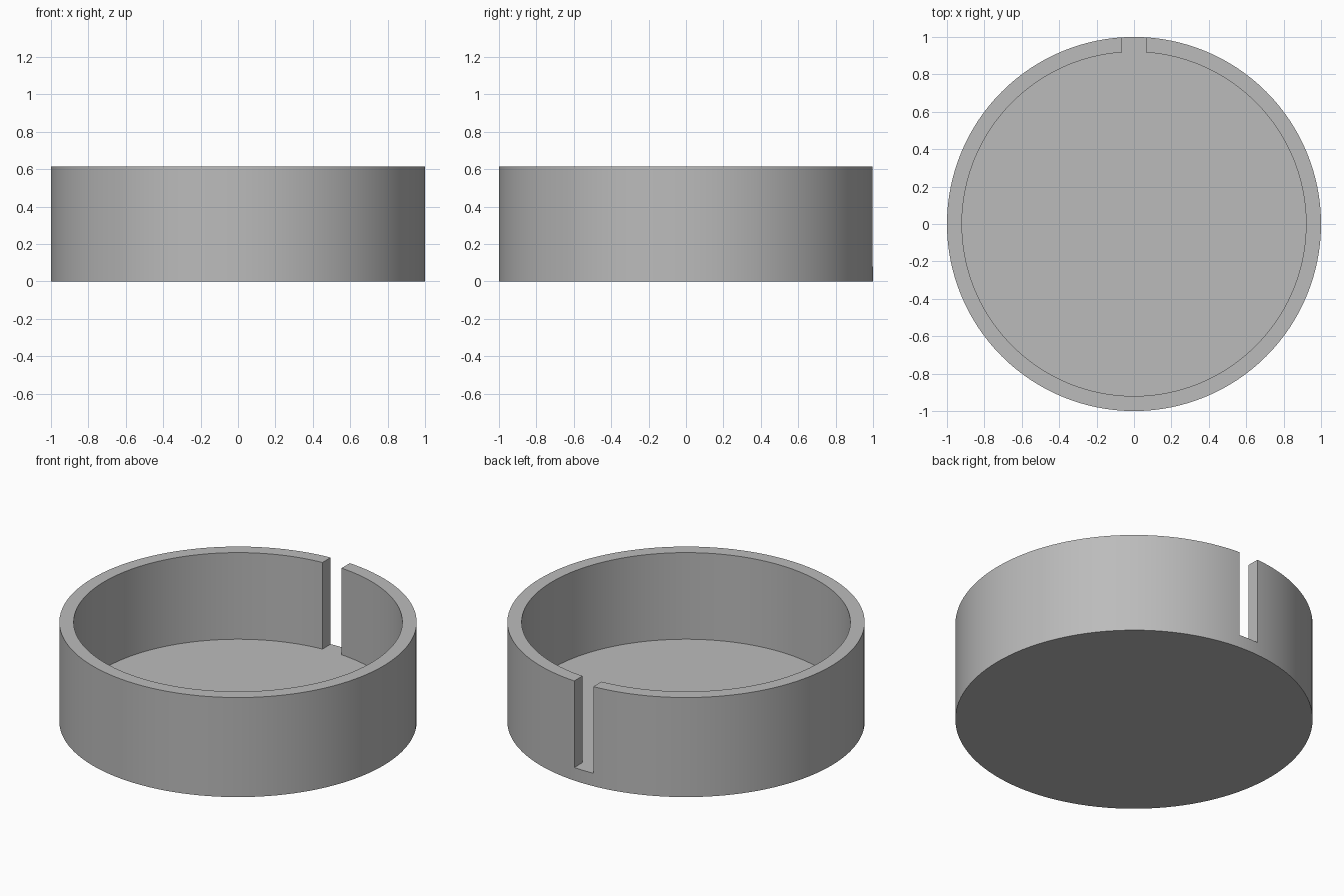
import bpy, bmesh, math

RADIUS, INNER, HEIGHT, FLOOR = 1.0, 0.92, 0.615, 0.08
SLOT_HALF = 0.065
SEGMENTS = 128

cube = bpy.data.objects.get("Cube")
if cube:
    bpy.data.objects.remove(cube, do_unlink=True)

grey = bpy.data.materials.new("plain grey")
grey.use_nodes = True
colour = (0.5, 0.5, 0.5, 1)
grey.diffuse_color = colour
grey.node_tree.nodes["Principled BSDF"].inputs["Base Color"].default_value = colour


def prism(name, outline, low, high):
    """Extrude a flat outline between two heights."""
    bm = bmesh.new()
    face = bm.faces.new([bm.verts.new((x, y, low)) for x, y in outline])
    top = bmesh.ops.extrude_face_region(bm, geom=[face])["geom"]
    verts = [v for v in top if isinstance(v, bmesh.types.BMVert)]
    bmesh.ops.translate(bm, verts=verts, vec=(0, 0, high - low))
    bmesh.ops.recalc_face_normals(bm, faces=bm.faces)
    mesh = bpy.data.meshes.new(name)
    bm.to_mesh(mesh)
    bm.free()
    mesh.materials.append(grey)
    obj = bpy.data.objects.new(name, mesh)
    bpy.context.collection.objects.link(obj)
    return obj


def arc(radius, start, sweep, count):
    return [(radius * math.cos(start + sweep * i / count),
             radius * math.sin(start + sweep * i / count)) for i in range(count + 1)]


# Solid round body
dish = prism("round_dish", arc(RADIUS, 0, math.tau, SEGMENTS)[:-1], 0, HEIGHT)

# Keyhole-shaped hollow: the round cavity plus the slot through the back wall
gap = math.asin(SLOT_HALF / INNER)
keyhole = arc(INNER, math.pi / 2 + gap, math.tau - 2 * gap, SEGMENTS)
keyhole += [(SLOT_HALF, RADIUS + 0.1), (-SLOT_HALF, RADIUS + 0.1)]
cutter = prism("hollow_cutter", keyhole, FLOOR, HEIGHT + 0.1)
cutter.hide_render = True

# Cut the hollow, then drop the cutter
cut = dish.modifiers.new("hollow", 'BOOLEAN')
cut.operation = 'DIFFERENCE'
cut.solver = 'EXACT'
cut.object = cutter
bpy.ops.object.select_all(action='DESELECT')
dish.select_set(True)
bpy.context.view_layer.objects.active = dish
bpy.ops.object.modifier_apply(modifier=cut.name)
bpy.data.objects.remove(cutter, do_unlink=True)
bpy.ops.object.shade_smooth_by_angle(angle=math.radians(30))
